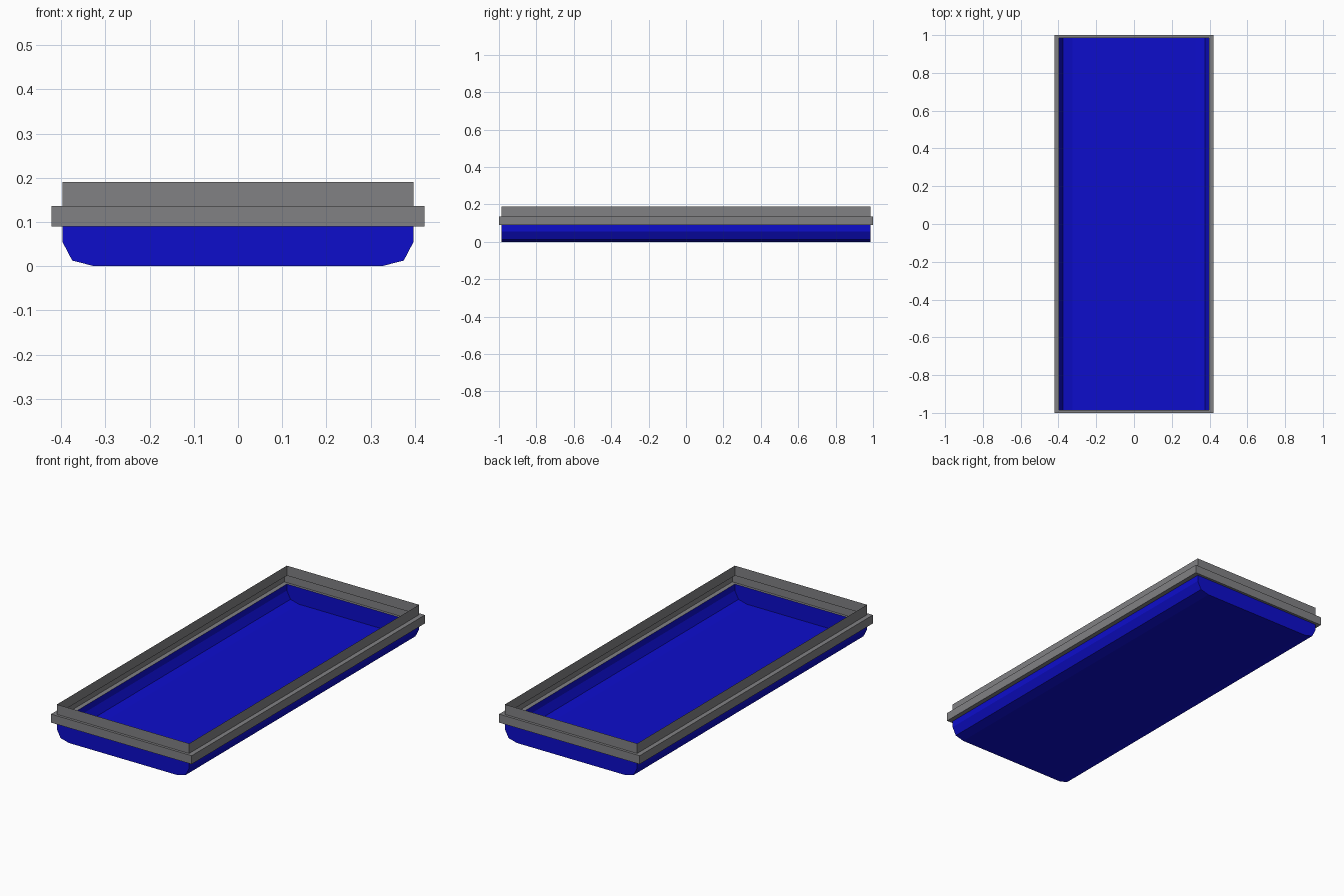
import bpy, bmesh

if "Cube" in bpy.data.objects:
    bpy.data.objects.remove(bpy.data.objects["Cube"])


def material(name, rgb):
    m = bpy.data.materials.new(name)
    m.diffuse_color = (*rgb, 1)
    m.use_nodes = True
    m.node_tree.nodes["Principled BSDF"].inputs["Base Color"].default_value = m.diffuse_color
    return m


def add_object(name, bm, mat):
    me = bpy.data.meshes.new(name)
    bm.to_mesh(me)
    bm.free()
    me.materials.append(mat)
    ob = bpy.data.objects.new(name, me)
    bpy.context.collection.objects.link(ob)
    return ob


blue = material("blue", (0.004, 0.004, 0.6))
grey = material("grey", (0.22, 0.22, 0.23))

# Blue basin: open cross-section run along y, closed with flat end walls
half = [(0.397, 0.09), (0.397, 0.055), (0.375, 0.013), (0.325, 0.0)]
profile = [(-x, z) for x, z in half] + half[::-1]
bm = bmesh.new()
front, back = [[bm.verts.new((x, y, z)) for x, z in profile] for y in (-0.986, 0.986)]
for i in range(len(profile) - 1):
    bm.faces.new((front[i], back[i], back[i + 1], front[i + 1]))
bm.faces.new(front)
bm.faces.new(back[::-1])
add_object("basin", bm, blue)

# Grey rim: thin stepped sheet, lower band standing proud of the upper wall
steps = [(0.397, 0.986, 0.09), (0.422, 1.0, 0.09), (0.422, 1.0, 0.136), (0.397, 0.986, 0.136), (0.397, 0.986, 0.19)]
bm = bmesh.new()
rings = [[bm.verts.new((sx * x, sy * y, z)) for sx, sy in ((-1, -1), (1, -1), (1, 1), (-1, 1))]
         for x, y, z in steps]
for low, high in zip(rings, rings[1:]):
    for i in range(4):
        j = (i + 1) % 4
        bm.faces.new((low[i], low[j], high[j], high[i]))
add_object("rim", bm, grey)
